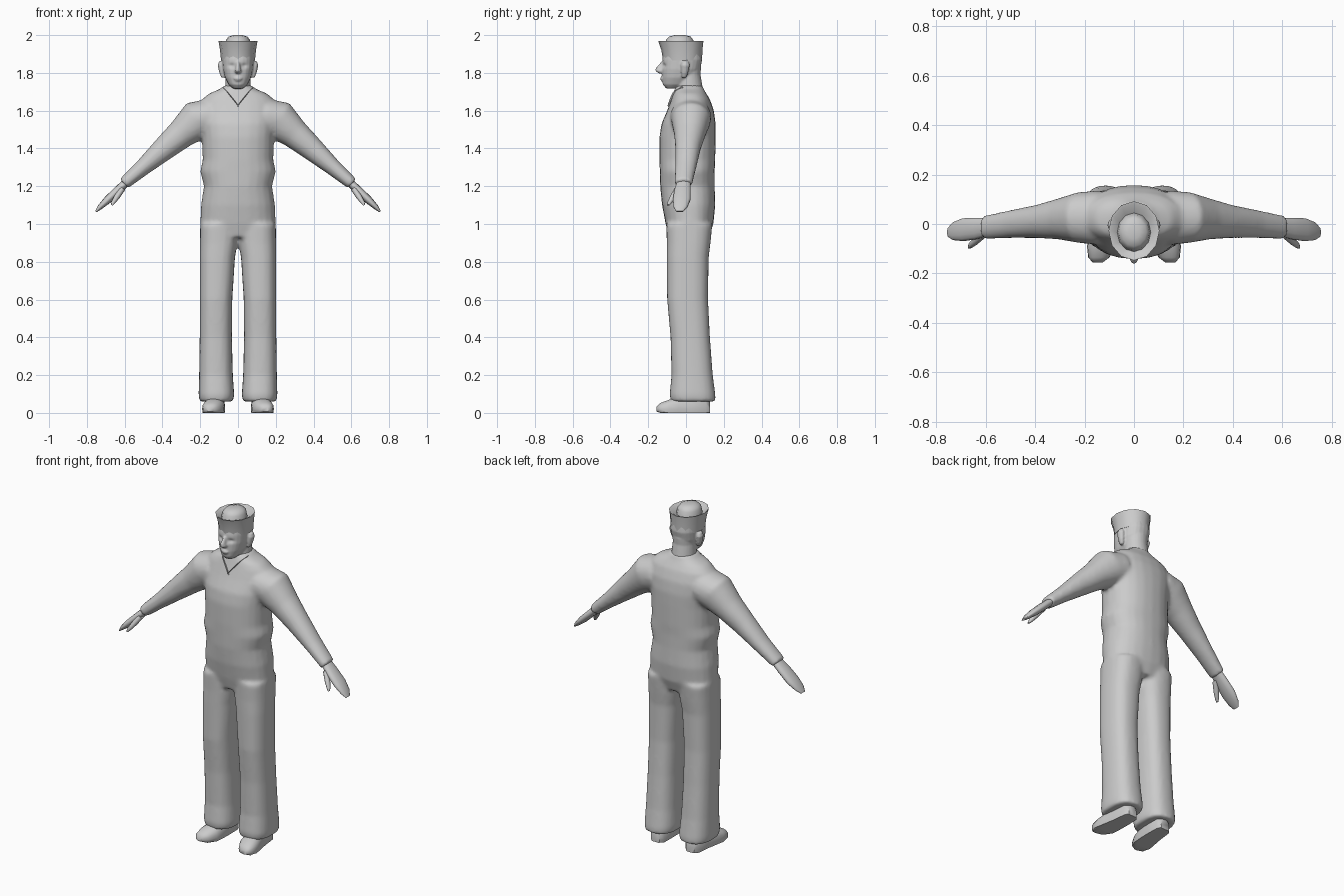
import bpy, bmesh, math
from mathutils import Vector

cube = bpy.data.objects.get("Cube")
if cube:
    bpy.data.objects.remove(cube)

grey = bpy.data.materials.new("plain_grey")
grey.use_nodes = True
grey.diffuse_color = (0.6, 0.6, 0.6, 1)
grey.node_tree.nodes["Principled BSDF"].inputs["Base Color"].default_value = grey.diffuse_color


def ring(center, u, v, power, segs):
    """Superellipse cross-section spanned by the half-axes u and v."""
    pts = []
    for i in range(segs):
        a = 2 * math.pi * i / segs
        c, s = math.cos(a), math.sin(a)
        pts.append(center + u * math.copysign(abs(c) ** (2 / power), c)
                   + v * math.copysign(abs(s) ** (2 / power), s))
    return pts


def loft(bm, rings, side=1):
    """Skin a list of rings, cap both ends; side=-1 mirrors to the right."""
    rows = [[bm.verts.new((p.x * side, p.y, p.z)) for p in r] for r in rings]
    n = len(rows[0])
    for a, b in zip(rows, rows[1:]):
        for i in range(n):
            bm.faces.new((a[i], a[(i + 1) % n], b[(i + 1) % n], b[i]))
    bm.faces.new(rows[0])
    bm.faces.new(rows[-1])


def upright(data, power=2.3, segs=24):
    """Horizontal rings from (z, x inner, x outer, y front, y back)."""
    return [ring(Vector(((xi + xo) / 2, (yf + yb) / 2, z)), Vector(((xo - xi) / 2, 0, 0)),
                 Vector((0, (yb - yf) / 2, 0)), power, segs) for z, xi, xo, yf, yb in data]


def centred(data, power=2.3, segs=24):
    return upright([(z, -rx, rx, yf, yb) for z, rx, yf, yb in data], power, segs)


def limb(data, power=2.1, segs=20):
    """Rings across a path in the xz plane from (x, z, half thickness, y front, y back)."""
    mid = [Vector((x, (yf + yb) / 2, z)) for x, z, t, yf, yb in data]
    out = []
    for i, (x, z, t, yf, yb) in enumerate(data):
        d = mid[min(i + 1, len(mid) - 1)] - mid[max(i - 1, 0)]
        across = Vector((-d.z, 0, d.x)).normalized()
        out.append(ring(mid[i], across * t, Vector((0, (yb - yf) / 2, 0)), power, segs))
    return out


def finish(name, bm, angle=50):
    bmesh.ops.recalc_face_normals(bm, faces=bm.faces)
    mesh = bpy.data.meshes.new(name)
    bm.to_mesh(mesh)
    bm.free()
    mesh.materials.append(grey)
    obj = bpy.data.objects.new(name, mesh)
    bpy.context.scene.collection.objects.link(obj)
    shade(obj, angle)
    return obj


def shade(obj, angle):
    bpy.ops.object.select_all(action='DESELECT')
    obj.select_set(True)
    bpy.context.view_layer.objects.active = obj
    bpy.ops.object.shade_smooth_by_angle(angle=math.radians(angle))


def fuse(obj, voxel, rounds):
    """Blend overlapping volumes into one smooth skin."""
    remesh = obj.modifiers.new("blend", 'REMESH')
    remesh.mode = 'VOXEL'
    remesh.voxel_size = voxel
    soft = obj.modifiers.new("soften", 'SMOOTH')
    soft.factor = 0.5
    soft.iterations = rounds
    bpy.context.view_layer.update()
    mesh = bpy.data.meshes.new_from_object(obj.evaluated_get(bpy.context.evaluated_depsgraph_get()))
    obj.modifiers.clear()
    obj.data = mesh
    mesh.materials.clear()
    mesh.materials.append(grey)
    shade(obj, 60)


# Clothed body: torso, trouser legs and sleeves blended together
bm = bmesh.new()
loft(bm, centred([
    (.93, .17, -.09, .12), (1.0, .2, -.108, .145), (1.1, .196, -.127, .155),
    (1.2, .18, -.137, .152), (1.28, .2, -.139, .152), (1.34, .187, -.141, .155),
    (1.46, .19, -.141, .157), (1.53, .2, -.13, .157), (1.6, .205, -.1, .148),
    (1.66, .19, -.078, .127), (1.69, .155, -.068, .108), (1.715, .095, -.06, .093),
    (1.735, .07, -.052, .087)]))
leg = upright([
    (1.0, .0, .2, -.105, .14), (.9, .003, .202, -.102, .13), (.82, .016, .203, -.102, .12),
    (.6, .03, .203, -.1, .117), (.4, .032, .203, -.082, .127), (.2, .027, .206, -.077, .142),
    (.095, .02, .209, -.087, .156), (.06, .026, .204, -.08, .156)], 2.5)
arm = limb([
    (.14, 1.57, .095, -.085, .135), (.22, 1.548, .106, -.077, .13), (.3, 1.477, .079, -.063, .104),
    (.39, 1.4, .064, -.057, .078), (.5, 1.303, .045, -.057, .056), (.605, 1.213, .033, -.062, .034)])
for side in (1, -1):
    loft(bm, leg, side)
    loft(bm, arm, side)
fuse(finish("clothed_body", bm), .011, 6)

# Head: skull, neck, nose, lips and ears blended together
bm = bmesh.new()
loft(bm, centred([
    (1.718, .028, -.105, -.04), (1.738, .05, -.123, .02), (1.775, .069, -.127, .055),
    (1.82, .08, -.127, .075), (1.87, .084, -.124, .086), (1.92, .08, -.115, .08)]))
loft(bm, centred([(1.68, .09, -.055, .09), (1.73, .068, -.053, .087),
                  (1.79, .064, -.05, .077), (1.83, .066, -.05, .08)], 2))
loft(bm, centred([(1.797, .013, -.145, -.1), (1.81, .019, -.162, -.1),
                  (1.825, .014, -.161, -.1), (1.86, .009, -.131, -.1)], 2, 12))
loft(bm, centred([(1.757, .018, -.132, -.1), (1.77, .026, -.138, -.1),
                  (1.782, .016, -.132, -.1)], 2, 12))
ear = upright([(1.775, .07, .088, -.022, .002), (1.8, .07, .099, -.026, .012),
               (1.84, .072, .108, -.028, .02), (1.862, .075, .1, -.02, .012)], 2, 12)
for side in (1, -1):
    loft(bm, ear, side)
head = finish("head", bm)
fuse(head, .005, 4)
# Eye sockets pressed into the face
for v in head.data.vertices:
    if v.co.y < -.06:
        d = ((abs(v.co.x) - .033) / .018) ** 2 + ((v.co.z - 1.838) / .012) ** 2
        v.co.y += .009 * math.exp(-d)

# Round cap with an upturned brim and a low crown
bm = bmesh.new()
loft(bm, centred([
    (1.866, .09, -.122, .085), (1.92, .095, -.13, .087), (1.968, .103, -.147, .092),
    (1.966, .094, -.137, .082), (1.945, .068, -.112, .045), (1.975, .063, -.105, .038),
    (1.992, .05, -.09, .025), (2.0, .024, -.06, -.005)], 2, 12))
finish("cap", bm, 40)

# Hands, thumbs, shoes and collar edges, one of each per side
hand = limb([(.59, 1.222, .021, -.048, .024), (.635, 1.18, .022, -.062, .026),
             (.69, 1.128, .021, -.07, .024), (.73, 1.09, .014, -.066, .008),
             (.752, 1.066, .005, -.052, -.015)], 2.2, 14)
thumb = limb([(.61, 1.19, .016, -.06, -.02), (.64, 1.145, .015, -.085, -.05),
              (.66, 1.115, .011, -.098, -.072), (.668, 1.1, .005, -.1, -.086)], 2, 10)
shoe = []
for y, x, rx, top in ((.126, .115, .028, .06), (.105, .115, .045, .1), (.03, .118, .05, .1),
                      (-.04, .125, .056, .087), (-.09, .132, .058, .07),
                      (-.135, .142, .043, .053), (-.156, .147, .02, .033)):
    pts = ring(Vector((x, y, .02)), Vector((rx, 0, 0)), Vector((0, 0, top - .02)), 2.4, 18)
    for p in pts:
        p.z = max(p.z, 0)
    shoe.append(pts)
collar = [ring(Vector(c), Vector((.006, 0, .011)), Vector((0, .005, 0)), 2, 8)
          for c in ((.078, -.02, 1.718), (.05, -.066, 1.69), (.025, -.08, 1.66), (0, -.092, 1.628))]
for side, word in ((1, "left"), (-1, "right")):
    for part, rings in (("hand", hand), ("thumb", thumb), ("shoe", shoe), ("collar", collar)):
        bm = bmesh.new()
        loft(bm, rings, side)
        finish(word + "_" + part, bm)
